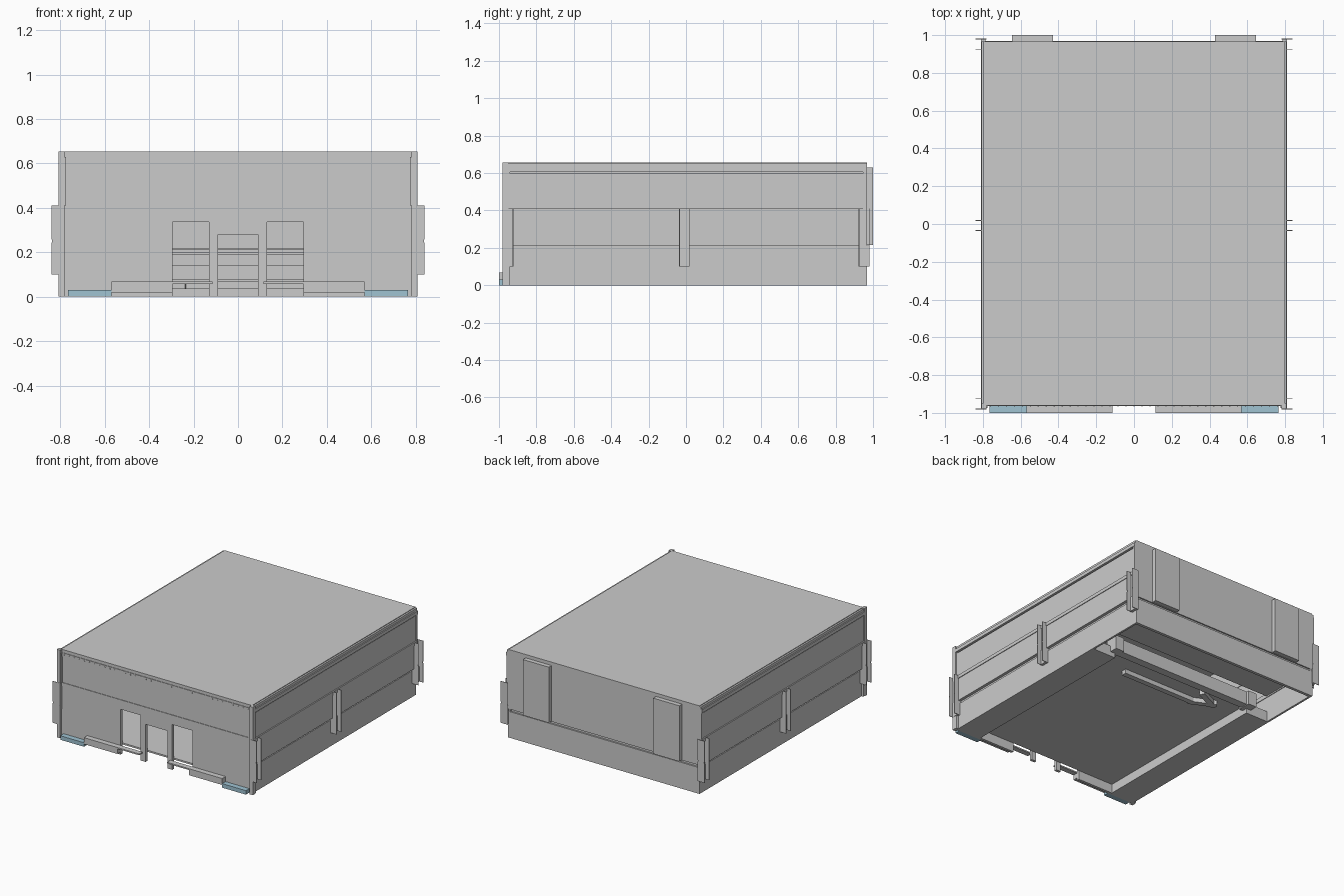
import bpy


def box(name, x, y, z, mat=None):
    """Box from (min, max) ranges on each axis."""
    sx, sy, sz = x[1] - x[0], y[1] - y[0], z[1] - z[0]
    bpy.ops.mesh.primitive_cube_add(size=1, location=(sum(x) / 2, sum(y) / 2, sum(z) / 2))
    ob = bpy.context.object
    ob.name = name
    ob.scale = (sx, sy, sz)
    bpy.ops.object.transform_apply(location=False, rotation=False, scale=True)
    if mat:
        ob.data.materials.append(mat)
    return ob


def pair(name, x, y, z, mat=None):
    """The same box on both sides of x = 0."""
    box(name + "_right", x, y, z, mat)
    box(name + "_left", (-x[1], -x[0]), y, z, mat)


blue = bpy.data.materials.new("pale_blue")
blue.diffuse_color = (0.35, 0.55, 0.65, 1)

F, B = -0.96, 0.967   # front and back wall planes

# Roof and stepped cornice
box("roof", (-0.787, 0.787), (F, B), (0.63, 0.655))
pair("cornice_groove", (0.775, 0.79), (-0.975, B), (0.595, 0.607))
pair("cornice_band", (0.775, 0.808), (-0.975, B), (0.605, 0.63))
pair("cornice_rim", (0.78, 0.8), (-0.975, B), (0.628, 0.65))
box("front_cornice", (-0.8, 0.8), (F - 0.004, F + 0.01), (0.605, 0.632))
pair("front_corner_post", (0.782, 0.808), (-0.98, F + 0.01), (0, 0.655))

# Side walls: recessed base, middle and upper panels with narrow ledges
pair("side_base", (0.775, 0.79), (F, 0.968), (0, 0.195))
pair("side_groove", (0.77, 0.782), (F, B), (0.19, 0.22))
pair("side_middle", (0.78, 0.804), (-0.975, B), (0.212, 0.385))
pair("side_ledge", (0.78, 0.809), (-0.98, B), (0.385, 0.41))
pair("side_upper", (0.775, 0.8), (-0.975, B), (0.41, 0.597))

# Front wall, open at three doorways
pair("front_panel", (0.295, 0.805), (F, F + 0.02), (0, 0.385))
pair("front_post", (0.09, 0.13), (F, F + 0.02), (0, 0.385))
pair("side_door_header", (0.13, 0.295), (F, F + 0.02), (0.337, 0.385))
box("middle_door_header", (-0.09, 0.09), (F, F + 0.02), (0.28, 0.385))
box("front_ledge", (-0.8, 0.8), (F - 0.004, F + 0.02), (0.382, 0.41))
box("front_upper", (-0.8, 0.8), (F, F + 0.02), (0.41, 0.64))

# Rivets along the front cornice
for i in range(37):
    cx = -0.76 + i * 1.52 / 36
    box("cornice_rivet", (cx - 0.003, cx + 0.003), (F - 0.006, F), (0.616, 0.622))

# Front plinths, door sills and low blue steps
pair("front_plinth", (0.295, 0.57), (-1.0, F), (0.02, 0.068))
pair("door_sill", (0.115, 0.295), (-1.0, F), (0.058, 0.068))
pair("blue_step", (0.57, 0.765), (-1.0, F), (0, 0.03), blue)

# Back wall: base, groove, upper panel and two pilasters
box("back_base", (-0.79, 0.79), (B - 0.02, B + 0.002), (0, 0.195))
box("back_groove", (-0.785, 0.785), (B - 0.03, B - 0.01), (0.19, 0.218))
box("back_upper", (-0.805, 0.805), (B - 0.02, B), (0.212, 0.632))
pair("back_pilaster", (0.43, 0.645), (B, 1.0), (0.215, 0.63))

# Side brackets: twin thin fins with a clip box between them
for y0, y1 in ((-0.98, -0.925), (-0.035, 0.018), (0.925, 0.98)):
    for fy in (y0, y1):
        fin_y = (fy - 0.002, fy + 0.002)
        pair("bracket_upper_fin", (0.782, 0.84), fin_y, (0.257, 0.41))
        pair("bracket_lower_fin", (0.782, 0.84), fin_y, (0.1, 0.245))
        pair("bracket_fin_neck", (0.785, 0.838), fin_y, (0.245, 0.257))
    pair("bracket_clip", (0.785, 0.81), (y0, y1), (0.1, 0.213))

# Underside: side sills, raised floor and higher rear deck
pair("side_sill", (0.59, 0.785), (F + 0.01, 0.5), (0, 0.07))
box("floor", (-0.78, 0.78), (F + 0.02, 0.5), (0.068, 0.08))
box("rear_deck", (-0.78, 0.78), (0.5, B - 0.02), (0.2, 0.215))

# Cross beam, its end blocks and the splayed braces below the floor
box("cross_beam", (-0.58, 0.62), (0.48, 0.54), (0.04, 0.14))
pair("beam_end", (0.56, 0.63), (0.46, 0.56), (0.035, 0.14))
box("lower_counter", (-0.25, 0.36), (0.3, 0.34), (0.035, 0.07))
for s in (-1, 1):
    brace = box("splayed_brace", (-0.42, -0.22), (0.36, 0.4), (0.035, 0.07))
    brace.rotation_euler.z = s * 0.45
    brace.location.y += s * 0.03
